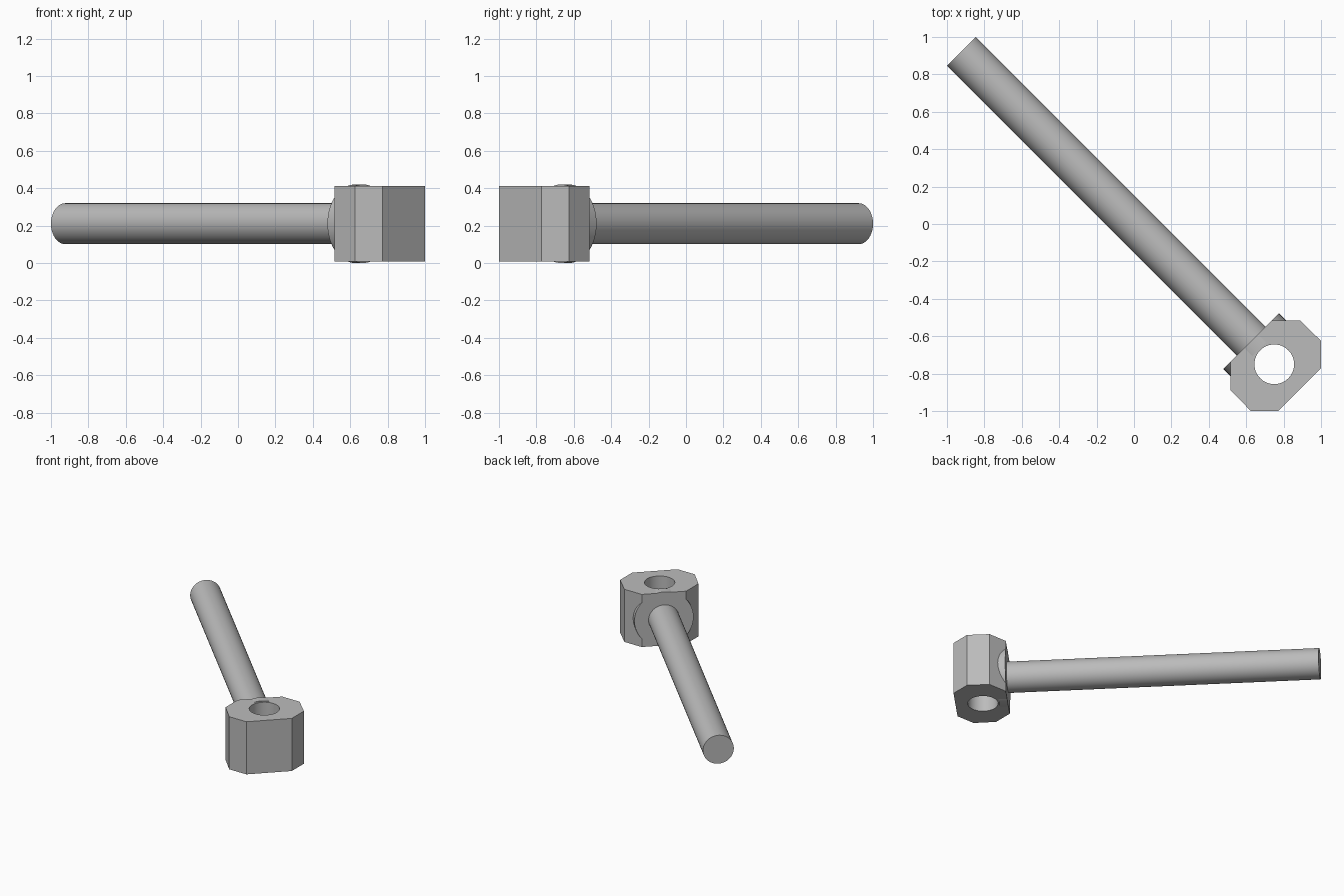
import bpy
import bmesh
from math import pi
from mathutils import Vector

if "Cube" in bpy.data.objects:
    bpy.data.objects.remove(bpy.data.objects["Cube"])

MID = 0.21                               # height of the rod axis
AXIS = Vector((1, -1, 0)).normalized()   # rod direction, towards the head

metal = bpy.data.materials.new("grey metal")
metal.use_nodes = True
grey = (0.5, 0.5, 0.5, 1)
metal.diffuse_color = grey
metal.node_tree.nodes["Principled BSDF"].inputs["Base Color"].default_value = grey


def on_axis(d):
    """Point on the rod axis whose x is d and y is -d."""
    return Vector((d, -d, MID))


def cylinder(name, start, end, radius, sides=64):
    span = end - start
    bpy.ops.mesh.primitive_cylinder_add(vertices=sides, radius=radius,
                                        depth=span.length, location=(start + end) / 2)
    obj = bpy.context.object
    obj.name = name
    obj.rotation_euler = span.to_track_quat('Z', 'Y').to_euler()
    obj.data.materials.append(metal)
    bpy.ops.object.shade_smooth_by_angle(angle=pi / 6)
    return obj


# Head: eight-sided block, outline mirrored across the rod axis
half = [(0.515, -0.738), (0.515, -0.887), (0.625, -1.0), (0.772, -1.0)]
outline = half + [(-y, -x) for x, y in reversed(half)]
bm = bmesh.new()
base = bm.faces.new([bm.verts.new((x, y, MID - 0.203)) for x, y in outline])
top = bmesh.ops.extrude_face_region(bm, geom=[base])["geom"]
bmesh.ops.translate(bm, vec=(0, 0, 0.406),
                    verts=[v for v in top if isinstance(v, bmesh.types.BMVert)])
bmesh.ops.recalc_face_normals(bm, faces=bm.faces)
mesh = bpy.data.meshes.new("head")
bm.to_mesh(mesh)
bm.free()
head = bpy.data.objects.new("head", mesh)
head.data.materials.append(metal)
bpy.context.collection.objects.link(head)

# Vertical hole through the head
up = Vector((0, 0, 0.4))
cutter = cylinder("hole_cutter", on_axis(0.75) - up, on_axis(0.75) + up, 0.106)
cutter.hide_render = True
cut = head.modifiers.new("hole", 'BOOLEAN')
cut.operation = 'DIFFERENCE'
cut.object = cutter
bpy.context.view_layer.objects.active = head
bpy.ops.object.select_all(action='DESELECT')
head.select_set(True)
bpy.ops.object.modifier_apply(modifier="hole")
bpy.data.objects.remove(cutter)
bpy.ops.object.shade_smooth_by_angle(angle=pi / 6)

# Collar disc sunk into the back of the head, and the long rod
collar_back = on_axis(0.6265)
cylinder("collar", collar_back, collar_back + AXIS * 0.06, 0.21)
cylinder("rod", on_axis(-0.9225), collar_back + AXIS * 0.03, 0.1096)
